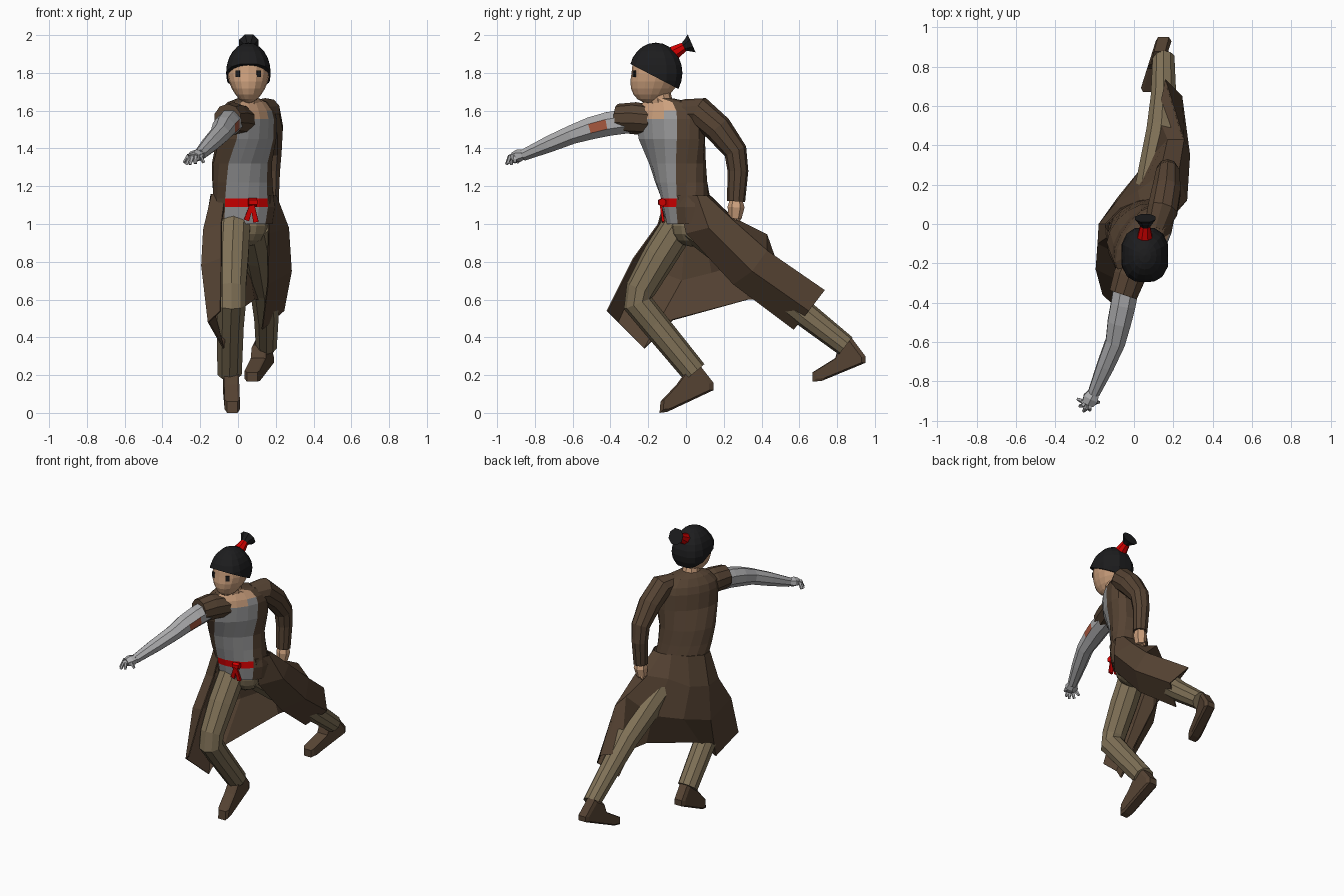
import bpy, bmesh, math
from mathutils import Vector, Matrix

if "Cube" in bpy.data.objects:
    bpy.data.objects.remove(bpy.data.objects["Cube"])

COLORS = {
    "coat brown": (0.092, 0.056, 0.033), "shoe brown": (0.092, 0.056, 0.033),
    "trouser tan": (0.215, 0.165, 0.095), "shirt grey": (0.34, 0.34, 0.345),
    "arm grey": (0.42, 0.42, 0.43), "skin": (0.62, 0.36, 0.21),
    "hair black": (0.012, 0.012, 0.013), "red cloth": (0.65, 0.0, 0.0),
    "rust patch": (0.40, 0.10, 0.05),
}
MATS = {}
for n, c in COLORS.items():
    MATS[n] = bpy.data.materials.new(n)
    MATS[n].diffuse_color = (*c, 1)


def finish(name, bm, *mats):
    """Turn a bmesh into a flat-shaded object with the given materials."""
    bmesh.ops.recalc_face_normals(bm, faces=bm.faces)
    me = bpy.data.meshes.new(name)
    bm.to_mesh(me)
    bm.free()
    ob = bpy.data.objects.new(name, me)
    bpy.context.collection.objects.link(ob)
    for m in mats:
        me.materials.append(MATS[m])
    return ob


def loft(name, rings, mats, closed=True, caps=True, rule=None):
    """Skin a list of rings; rule(ring, side) picks the material index."""
    bm = bmesh.new()
    vs = [[bm.verts.new(p) for p in r] for r in rings]
    n = len(rings[0])
    for i in range(len(vs) - 1):
        for j in range(n if closed else n - 1):
            k = (j + 1) % n
            f = bm.faces.new((vs[i][j], vs[i][k], vs[i + 1][k], vs[i + 1][j]))
            if rule:
                f.material_index = rule(i, j)
    if caps and closed:
        bm.faces.new(vs[0])
        bm.faces.new(vs[-1])
    return finish(name, bm, *mats)


def tube(name, pts, mats, sides=8, rule=None, flat=1.0):
    """Limb along (x, y, z, radius) points."""
    P = [Vector(p[:3]) for p in pts]
    rings = []
    for i, p in enumerate(P):
        t = (P[min(i + 1, len(P) - 1)] - P[max(i - 1, 0)]).normalized()
        u = Vector((1, 0, 0))
        u = (u - t * u.dot(t)).normalized()
        v = t.cross(u)
        r = pts[i][3]
        A = [2 * math.pi * (j + 0.5) / sides for j in range(sides)]
        rings.append([p + u * r * math.cos(a) + v * r * flat * math.sin(a) for a in A])
    return loft(name, rings, mats, rule=rule)


# Torso: twisted rings (z, cx, cy, half width, half depth, twist)
TORSO = [(1.00, .03, .02, .155, .12, 20), (1.09, .035, .0, .165, .118, 24),
         (1.135, .03, -.005, .165, .115, 27), (1.22, .023, -.025, .168, .115, 34),
         (1.32, .02, -.045, .174, .115, 41), (1.45, .045, -.075, .195, .115, 52),
         (1.555, .05, -.085, .2, .112, 55), (1.60, .05, -.09, .19, .10, 55),
         (1.645, .05, -.10, .14, .075, 55), (1.665, .055, -.13, .06, .055, 55)]


def torso_ring(z, cx, cy, a, b, tw):
    t = math.radians(tw)
    ring = []
    for j in range(16):
        p = math.radians(-56.25 + 22.5 * j)      # angle from chest centre
        g = 1.05 if j > 4 or j == 0 else 1.0      # coat sits outside the shirt
        s, d = a * g * math.sin(p), b * g * math.cos(p)
        ring.append((cx + s * math.cos(t) + d * math.sin(t),
                     cy + s * math.sin(t) - d * math.cos(t), z))
    return ring


def torso_color(i, j):
    if j > 3:
        return 0                                  # coat
    if i == 1:
        return 3                                  # belt
    if i >= 7 or (i == 6 and j in (1, 2)):
        return 2                                  # neckline
    return 1                                      # shirt


loft("torso", [torso_ring(*r) for r in TORSO],
     ("coat brown", "shirt grey", "skin", "red cloth"), rule=torso_color)

# Belt knot and tails
tube("belt_knot", [(.055, -.13, 1.115, .022), (.1, -.125, 1.115, .022)], ["red cloth"], 6)
for k, (x, z) in enumerate([(.045, 1.02), (.095, 1.01)]):
    tube(f"belt_tail_{k}", [(.075, -.135, 1.11, .014), (x, -.12, z, .02)],
         ["red cloth"], 4, flat=.5)

# Coat skirt: rows from waist to hem, running from right front edge round to left front
SKIRT = [
    [(-.07, -.11, 1.15), (-.14, -.07, 1.16), (-.145, 0, 1.16), (-.07, .08, 1.16), (.03, .12, 1.16),
     (.11, .125, 1.15), (.18, .11, 1.15), (.205, .06, 1.15), (.17, -.045, 1.15)],
    [(-.09, -.15, 1.0), (-.185, -.1, .97), (-.18, 0, .95), (-.1, .1, .96), (.02, .17, 1.01),
     (.13, .25, 1.035), (.225, .25, 1.02), (.27, .12, .98), (.165, 0, .95)],
    [(-.09, -.28, .82), (-.195, -.23, .78), (-.18, -.02, .70), (-.08, .14, .74), (.05, .3, .79),
     (.17, .43, .945), (.255, .43, .86), (.285, .35, .75), (.16, .25, .68)],
    [(-.095, -.42, .54), (-.16, -.36, .48), (-.08, -.22, .34), (-.06, -.07, .49), (.08, .33, .60),
     (.12, .55, .60), (.16, .735, .65), (.245, .65, .54), (.13, .57, .44)]]
skirt = loft("coat_skirt", SKIRT, ["coat brown"], closed=False)
skirt.modifiers.new("thickness", "SOLIDIFY").thickness = 0.008

# Hips and legs
bm = bmesh.new()
bmesh.ops.create_uvsphere(bm, u_segments=12, v_segments=8, radius=1,
                          matrix=Matrix.Translation((.035, .03, .99)) @ Matrix.Diagonal((.125, .11, .11, 1)))
finish("hips", bm, "trouser tan")
tube("front_leg", [(-.02, -.02, 1.02, .09), (-.03, -.14, .83, .09), (-.035, -.24, .655, .08),
                   (-.035, -.255, .58, .08), (-.04, -.165, .47, .074), (-.045, .045, .215, .068)],
     ["trouser tan"], 10)
tube("rear_leg", [(.08, .05, 1.0, .1), (.112, .24, .85, .098), (.14, .47, .665, .08),
                  (.15, .64, .515, .068), (.15, .845, .355, .058)], ["trouser tan"], 10)


def shoe(name, profile, x_heel, x_toe, w):
    """Side profile (y, z) given width, skewed from heel to toe."""
    y0, y1 = min(p[0] for p in profile), max(p[0] for p in profile)
    cy = sum(p[0] for p in profile) / len(profile)
    cz = sum(p[1] for p in profile) / len(profile)
    rings = []
    for s, k in ((-1, .85), (-.7, 1), (.7, 1), (1, .85)):
        rings.append([(x_toe + (x_heel - x_toe) * (y - y0) / (y1 - y0) + s * w / 2,
                       cy + (y - cy) * k, cz + (z - cz) * k) for y, z in profile])
    loft(name, rings, ["shoe brown"])


shoe("front_shoe", [(.075, .25), (.145, .16), (.145, .12), (-.1, .005), (-.14, 0), (-.135, .06),
                    (-.05, .15), (0, .22)], -.04, -.03, .08)
shoe("rear_shoe", [(.875, .4), (.95, .3), (.95, .265), (.72, .17), (.67, .165), (.67, .215),
                   (.79, .29), (.81, .36)], .15, .075, .08)

# Left arm: coat sleeve and bare hand
tube("left_sleeve", [(.11, -.02, 1.6, .06), (.145, .07, 1.595, .08), (.165, .17, 1.505, .076),
                     (.172, .262, 1.385, .062), (.17, .275, 1.28, .055), (.17, .265, 1.12, .048)],
     ["coat brown"], 10)
tube("left_hand", [(.17, .265, 1.14, .03), (.17, .265, 1.09, .045), (.165, .26, 1.03, .034)],
     ["skin"], 6)
for k in range(4):
    tube(f"left_finger_{k}", [(.165, .285 - k * .018, 1.05, .011), (.145, .28 - k * .02, 1.02, .009)],
         ["skin"], 5)

# Right arm: short coat sleeve, grey arm with patch, open hand
tube("right_sleeve", [(.02, -.17, 1.55, .08), (-.025, -.27, 1.56, .085), (-.055, -.36, 1.56, .076)],
     ["coat brown"], 10)
tube("right_arm", [(-.03, -.27, 1.55, .07), (-.055, -.41, 1.53, .068), (-.075, -.5, 1.508, .064),
                   (-.095, -.6, 1.475, .054), (-.145, -.72, 1.425, .047), (-.205, -.86, 1.365, .032)],
     ["arm grey", "rust patch"], 8, rule=lambda i, j: int(i == 1 and j == 7))
tube("right_palm", [(-.2, -.85, 1.37, .03), (-.22, -.885, 1.362, .045), (-.235, -.915, 1.355, .035)],
     ["arm grey"], 6, flat=.75)
FINGERS = [(-.285, -.89, 1.325), (-.275, -.925, 1.315), (-.255, -.95, 1.315), (-.225, -.945, 1.32),
           (-.18, -.905, 1.325)]
for k, (x, y, z) in enumerate(FINGERS):
    s = Vector((-.228, -.895, 1.36))
    e = Vector((x, y, z))
    m = s.lerp(e, .6) + Vector((0, -.008, .02))
    tube(f"right_finger_{k}", [(*s, .016), (*m, .013), (*e, .009)], ["arm grey"], 5)

# Neck and head
tube("neck", [(.05, -.12, 1.6, .062), (.055, -.15, 1.74, .055)], ["skin"], 10)
bm = bmesh.new()
bmesh.ops.create_uvsphere(bm, u_segments=16, v_segments=12, radius=1)
for v in bm.verts:
    jaw = max(0, -v.co.z)
    v.co = (.055 + v.co.x * .113 * (1 - .2 * jaw),
            -.155 - .04 * jaw + v.co.y * .134, 1.795 + v.co.z * .155)
finish("head", bm, "skin")

# Hair cap cut along a sloping hairline
bm = bmesh.new()
bmesh.ops.create_uvsphere(bm, u_segments=16, v_segments=12, radius=1)
for v in bm.verts:                                # slightly boxy dome
    q = 1 + .22 * abs(v.co.x * v.co.y)
    v.co = (.055 + v.co.x * .118 * q, -.16 + v.co.y * .141 * q, 1.80 + v.co.z * .16)
bmesh.ops.bisect_plane(bm, geom=bm.verts[:] + bm.edges[:] + bm.faces[:], plane_co=(0, -.3, 1.85),
                       plane_no=(0, -.13, -.25), clear_outer=True)
bmesh.ops.holes_fill(bm, edges=[e for e in bm.edges if e.is_boundary])
finish("hair", bm, "hair black")

# Top knot
tube("hair_tie", [(.055, -.065, 1.905, .04), (.057, -.01, 1.938, .027)], ["red cloth"], 8)
tube("hair_tuft", [(.057, -.015, 1.935, .024), (.058, .005, 1.945, .036), (.058, .03, 1.956, .056)],
     ["hair black"], 8)

# Eyes
for side in (-1, 1):
    bm = bmesh.new()
    bmesh.ops.create_cube(bm, size=1, matrix=Matrix.Translation((.055 + side * .055, -.273, 1.795))
                          @ Matrix.Rotation(side * .45, 4, 'Z') @ Matrix.Diagonal((.024, .009, .036, 1)))
    finish("left_eye" if side > 0 else "right_eye", bm, "hair black")

for m in bpy.data.materials:
    if m.users and not m.is_grease_pencil:
        m.use_nodes = True
        m.node_tree.nodes["Principled BSDF"].inputs["Base Color"].default_value = m.diffuse_color
